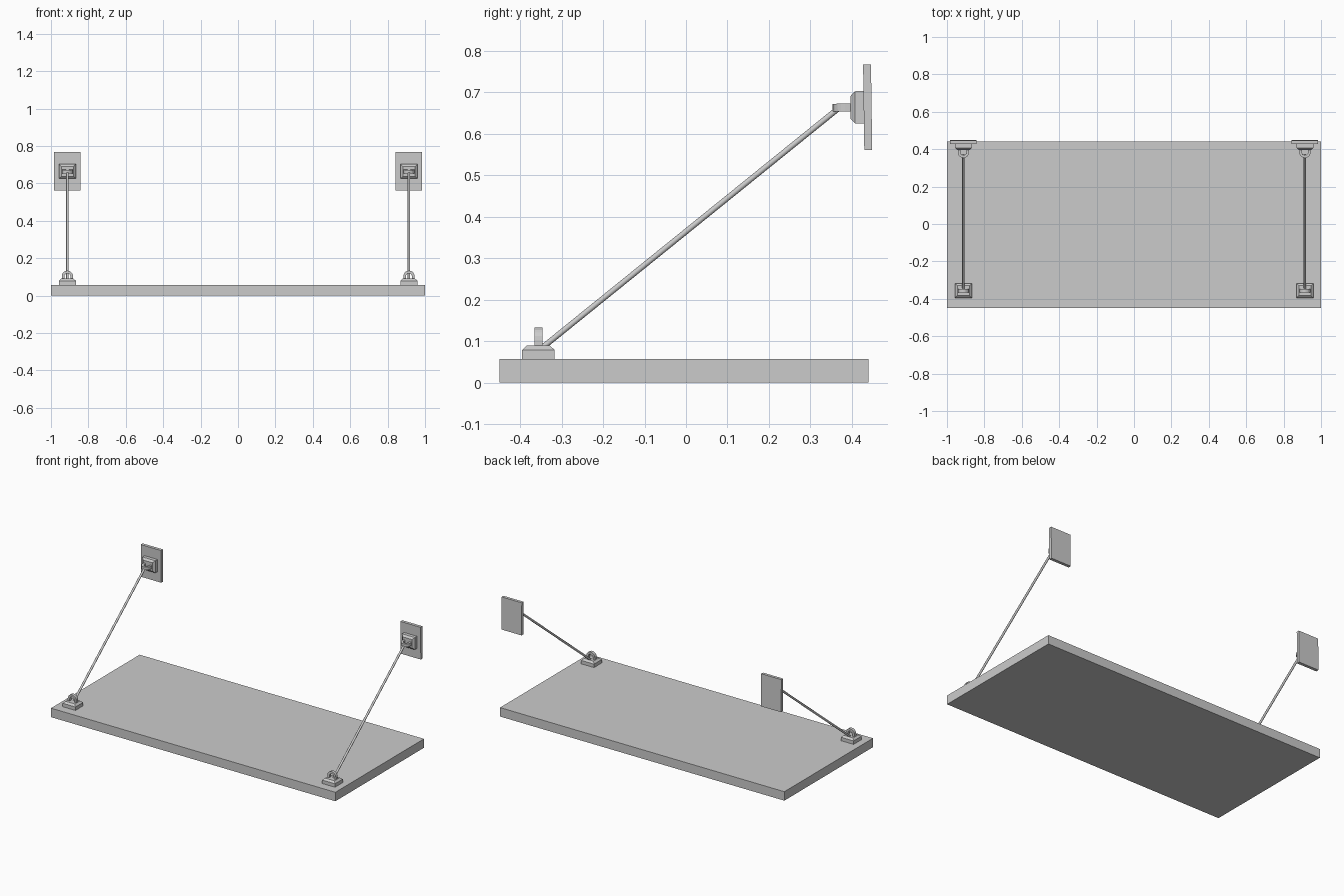
import bpy, bmesh
from math import sin, cos, pi, radians
from mathutils import Vector, Matrix

if "Cube" in bpy.data.objects:
    bpy.data.objects.remove(bpy.data.objects["Cube"])

def finish(name, bm, mat=None):
    if mat is not None:
        bm.transform(mat)
    bmesh.ops.recalc_face_normals(bm, faces=bm.faces)
    me = bpy.data.meshes.new(name)
    bm.to_mesh(me)
    bm.free()
    ob = bpy.data.objects.new(name, me)
    bpy.context.collection.objects.link(ob)
    return ob

def box(name, size, mat):
    bm = bmesh.new()
    bmesh.ops.create_cube(bm, size=1, matrix=Matrix.Diagonal((*size, 1)))
    return finish(name, bm, mat)

# Stepped mount: straight sides, then a chamfer to a smaller top
def mount(name, mat):
    bm = bmesh.new()
    rings = [[bm.verts.new((sx * hx, sy * hy, z))
              for sx, sy in ((-1, -1), (1, -1), (1, 1), (-1, 1))]
             for hx, hy, z in ((.045, .039, -.002), (.045, .039, .022), (.033, .027, .033))]
    for a, b in zip(rings, rings[1:]):
        for i in range(4):
            j = (i + 1) % 4
            bm.faces.new((a[i], a[j], b[j], b[i]))
    bm.faces.new(rings[0])
    bm.faces.new(rings[-1])
    return finish(name, bm, mat)

# Flat-sided arched eye standing on the mount
def eye(name, mat, half=.0095, base=.031, cz=.046, ro=.030, ri=.016, n=10):
    bm = bmesh.new()
    def arc(r):
        return [(r, base)] + [(r * cos(pi * k / n), cz + r * sin(pi * k / n))
                              for k in range(n + 1)] + [(-r, base)]
    sections = []
    for (xo, zo), (xi, zi) in zip(arc(ro), arc(ri)):
        sections.append([bm.verts.new(p) for p in (
            (xo, -half, zo), (xo, half, zo), (xi, half, zi), (xi, -half, zi))])
    for a, b in zip(sections, sections[1:]):
        for i in range(4):
            j = (i + 1) % 4
            bm.faces.new((a[i], a[j], b[j], b[i]))
    bm.faces.new(sections[0])
    bm.faces.new(sections[-1])
    return finish(name, bm, mat)

def rod(name, a, b, r):
    a, b = Vector(a), Vector(b)
    d = b - a
    bm = bmesh.new()
    bmesh.ops.create_cone(bm, cap_ends=True, segments=12, radius1=r, radius2=r, depth=d.length)
    mat = Matrix.Translation((a + b) / 2) @ d.to_track_quat('Z', 'Y').to_matrix().to_4x4()
    ob = finish(name, bm, mat)
    for p in ob.data.polygons:
        p.use_smooth = len(p.vertices) == 4
    return ob

# Canopy slab
box("canopy_slab", (2, .89, .057), Matrix.Translation((0, -.005, .0285)))

tilt = Matrix.Rotation(radians(.8), 4, 'X')
for side, x in (("left", -.912), ("right", .914)):
    # Wall plate, leaning very slightly
    plate_mat = Matrix.Translation((x, .438, .664)) @ tilt
    box(side + "_wall_plate", (.142, .019, .206), plate_mat)
    # Brackets on the slab and on the wall plate
    low = Matrix.Translation((x, -.356, .057))
    high = plate_mat @ Matrix.Translation((0, -.0085, 0)) @ Matrix.Rotation(pi / 2, 4, 'X')
    for where, m in (("slab", low), ("wall", high)):
        mount(f"{side}_{where}_mount", m)
        eye(f"{side}_{where}_eye", m)
    # Tie rod between the two eyes
    rod(side + "_tie_rod", (x, -.347, .084), (x, .371, .664), .0068)
